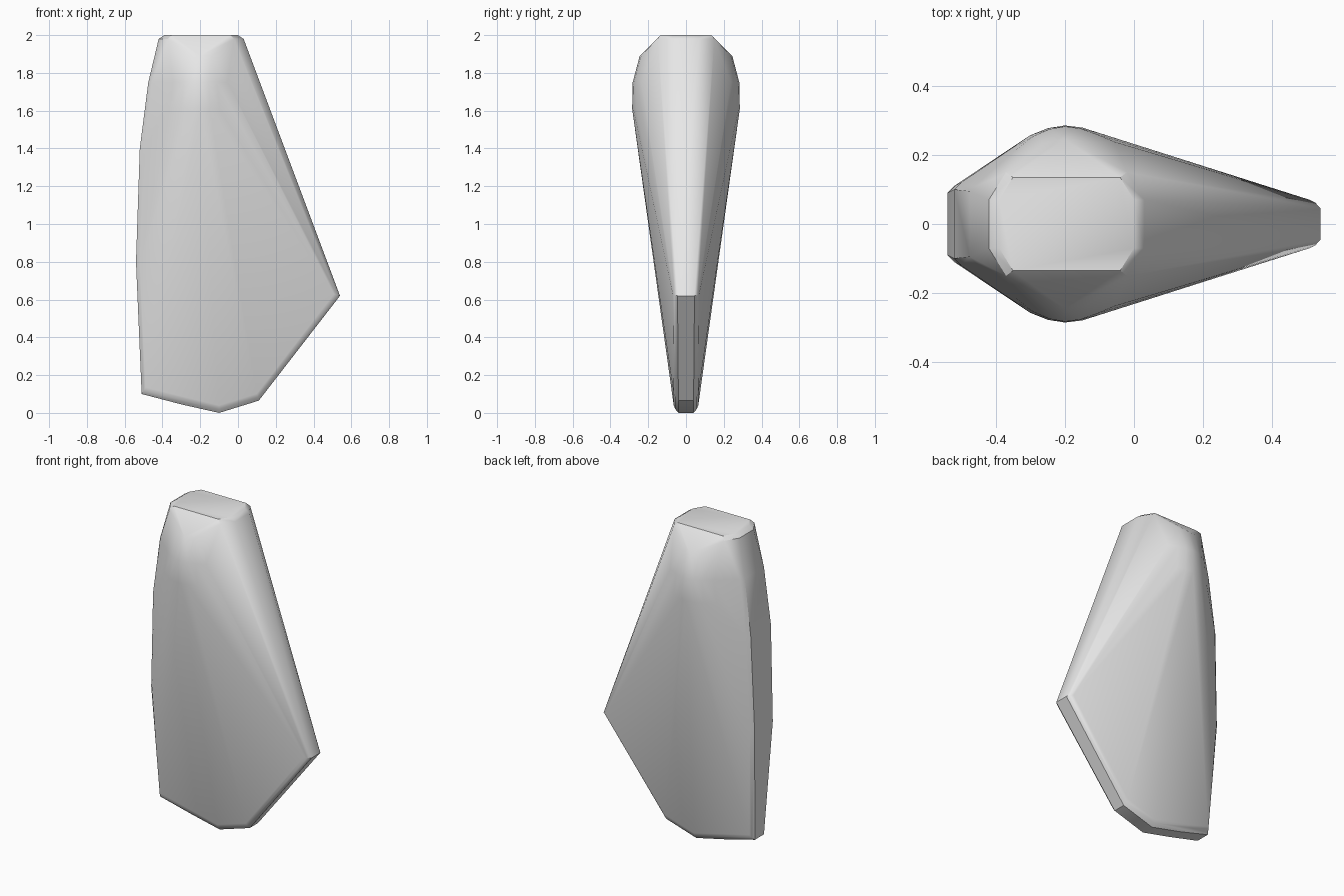
import bpy
import bmesh

cube = bpy.data.objects.get("Cube")
if cube:
    bpy.data.objects.remove(cube, do_unlink=True)

grey = bpy.data.materials.new("plain grey")
grey.use_nodes = True
grey.diffuse_color = (0.8, 0.8, 0.8, 1)
grey.node_tree.nodes["Principled BSDF"].inputs["Base Color"].default_value = (0.8, 0.8, 0.8, 1)

bm = bmesh.new()


def pair(x, y, z):
    """Add a point and its mirror across the thin direction."""
    for side in (-1, 1):
        bm.verts.new((x, side * y, z))


# Thin rim around the lower blade: x, z, half thickness
rim = [(-0.51, 0.10, 0.045), (-0.30, 0.045, 0.04), (-0.10, 0.0, 0.04),
       (0.11, 0.065, 0.04), (0.54, 0.62, 0.045)]
centre_x, centre_z = -0.1, 0.8
for x, z, half in rim:
    pair(x, half, z)
    # softened edge just inside the rim
    pair(x + (centre_x - x) * 0.025, half + 0.017, z + (centre_z - z) * 0.025)
    pair(x + (centre_x - x) * 0.05, half + 0.025, z + (centre_z - z) * 0.05)

# Gently bowed narrow edge
for x, z, half in [(-0.54, 0.8, 0.09), (-0.52, 1.4, 0.10), (-0.475, 1.75, 0.095)]:
    pair(x, half, z)
    pair(x + 0.02, half + 0.02, z)

# Rounded bulge near the top
bulge = [(-0.36, 0.215), (-0.30, 0.257), (-0.25, 0.277), (-0.20, 0.285),
         (-0.15, 0.279), (-0.10, 0.263), (-0.04, 0.24)]
for x, y in bulge:
    pair(x, y, 1.61)
    pair(-0.2 + (x + 0.2) * 0.9, y * 0.99, 1.75)
for x, y in [(-0.33, 0.19), (-0.26, 0.235), (-0.20, 0.245), (-0.14, 0.237), (-0.07, 0.19)]:
    pair(x, y, 1.89)

# Chamfered flat top
for x, y in [(-0.42, 0.07), (-0.37, 0.15), (-0.02, 0.15), (0.03, 0.07)]:
    pair(x, y, 1.98)
for x, y in [(-0.39, 0.07), (-0.35, 0.135), (-0.04, 0.135), (0.0, 0.07)]:
    pair(x, y, 2.0)

# Wrap the points in one closed skin
hull = bmesh.ops.convex_hull(bm, input=bm.verts[:])
unused = {g for g in hull["geom_interior"] + hull["geom_unused"]
          if isinstance(g, bmesh.types.BMVert)}
bmesh.ops.delete(bm, geom=list(unused), context='VERTS')
bmesh.ops.dissolve_limit(bm, angle_limit=0.01, verts=bm.verts[:], edges=bm.edges[:])
bmesh.ops.recalc_face_normals(bm, faces=bm.faces[:])

mesh = bpy.data.meshes.new("tapered_blade")
bm.to_mesh(mesh)
bm.free()
mesh.materials.append(grey)
blade = bpy.data.objects.new("tapered_blade", mesh)
bpy.context.collection.objects.link(blade)

bpy.ops.object.select_all(action='DESELECT')
blade.select_set(True)
bpy.context.view_layer.objects.active = blade
bpy.ops.object.shade_smooth_by_angle(angle=0.6)
